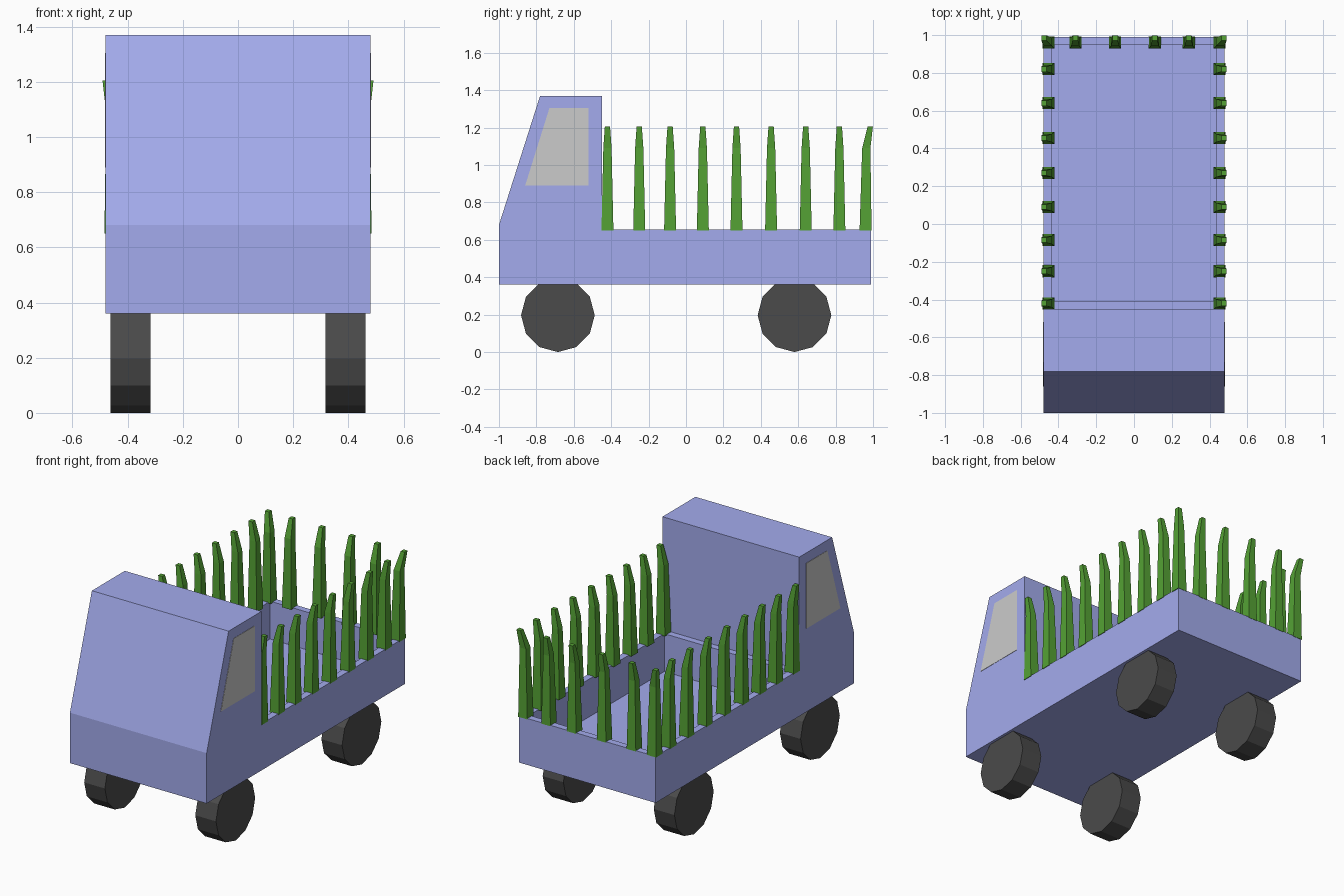
import bpy, bmesh, math
from mathutils import Matrix

if "Cube" in bpy.data.objects:
    bpy.data.objects.remove(bpy.data.objects["Cube"])


def material(name, rgb):
    m = bpy.data.materials.new(name)
    m.diffuse_color = (*rgb, 1)
    m.use_nodes = True
    m.node_tree.nodes["Principled BSDF"].inputs["Base Color"].default_value = m.diffuse_color
    return m


def finish(name, bm, mat=None):
    bmesh.ops.recalc_face_normals(bm, faces=bm.faces)
    me = bpy.data.meshes.new(name)
    bm.to_mesh(me)
    bm.free()
    ob = bpy.data.objects.new(name, me)
    bpy.context.collection.objects.link(ob)
    if mat:
        me.materials.append(mat)
    return ob


def prism(profile, x0, x1):
    """Side profile (y, z) extruded across x."""
    bm = bmesh.new()
    a = [bm.verts.new((x0, y, z)) for y, z in profile]
    b = [bm.verts.new((x1, y, z)) for y, z in profile]
    bm.faces.new(a)
    bm.faces.new(b[::-1])
    n = len(profile)
    for i in range(n):
        bm.faces.new((a[i], b[i], b[(i + 1) % n], a[(i + 1) % n]))
    bmesh.ops.recalc_face_normals(bm, faces=bm.faces)
    bm.normal_update()
    return bm


blue = material("body_blue", (0.37, 0.41, 0.85))
green = material("stake_green", (0.09, 0.36, 0.035))
dark = material("tyre_dark", (0.07, 0.07, 0.07))

# Cab and bed in one shell; the load bed is inset and sunk
BED = 0.655
body = prism([(-1, 0.36), (-1, 0.68), (-0.78, 1.37), (-0.45, 1.37),
              (-0.45, BED), (0.99, BED), (0.99, 0.36)], -0.48, 0.48)
bed = [f for f in body.faces
       if f.normal.z > 0.9 and abs(f.calc_center_median().z - BED) < 0.01]
bmesh.ops.inset_individual(body, faces=bed, thickness=0.06)
bmesh.ops.inset_individual(body, faces=bed, thickness=0, depth=-0.24)
finish("truck_body", body, blue)

# Side windows, thin plates on the cab
window = [(-0.86, 0.89), (-0.52, 0.89), (-0.52, 1.305), (-0.73, 1.305)]
for side, s in (("right", 1), ("left", -1)):
    finish(side + "_window", prism(window, s * 0.478, s * 0.482))

# Wheels
for y, end in ((-0.685, "front"), (0.58, "back")):
    for s, side in ((1, "right"), (-1, "left")):
        bm = bmesh.new()
        bmesh.ops.create_cone(
            bm, cap_ends=True, segments=12, radius1=0.197, radius2=0.197, depth=0.145,
            matrix=Matrix.Translation((s * 0.39, y, 0.197)) @ Matrix.Rotation(math.pi / 2, 4, 'Y'))
        finish(f"{end}_{side}_wheel", bm, dark)


# Fence stakes: square tapering posts whose tips bend outward
def stake(bm, x, y, lx, ly):
    rings = []
    for z, h, lean in ((BED - 0.005, 0.032, 0), (1.09, 0.022, 0.004), (1.205, 0.014, 0.025)):
        rings.append([bm.verts.new((x + lx * lean + i * h, y + ly * lean + j * h, z))
                      for i, j in ((-1, -1), (1, -1), (1, 1), (-1, 1))])
    bm.faces.new(rings[0])
    bm.faces.new(rings[-1])
    for a, b in zip(rings, rings[1:]):
        for k in range(4):
            bm.faces.new((a[k], a[(k + 1) % 4], b[(k + 1) % 4], b[k]))


bm = bmesh.new()
for s in (1, -1):
    for y in (-0.42, -0.25, -0.085, 0.09, 0.27, 0.455, 0.64, 0.82):
        stake(bm, s * 0.452, y, s, 0)
    stake(bm, s * 0.452, 0.96, s, 1)
for x in (-0.31, -0.10, 0.11, 0.29):
    stake(bm, x, 0.96, 0, 1)
finish("bed_stakes", bm, green)
